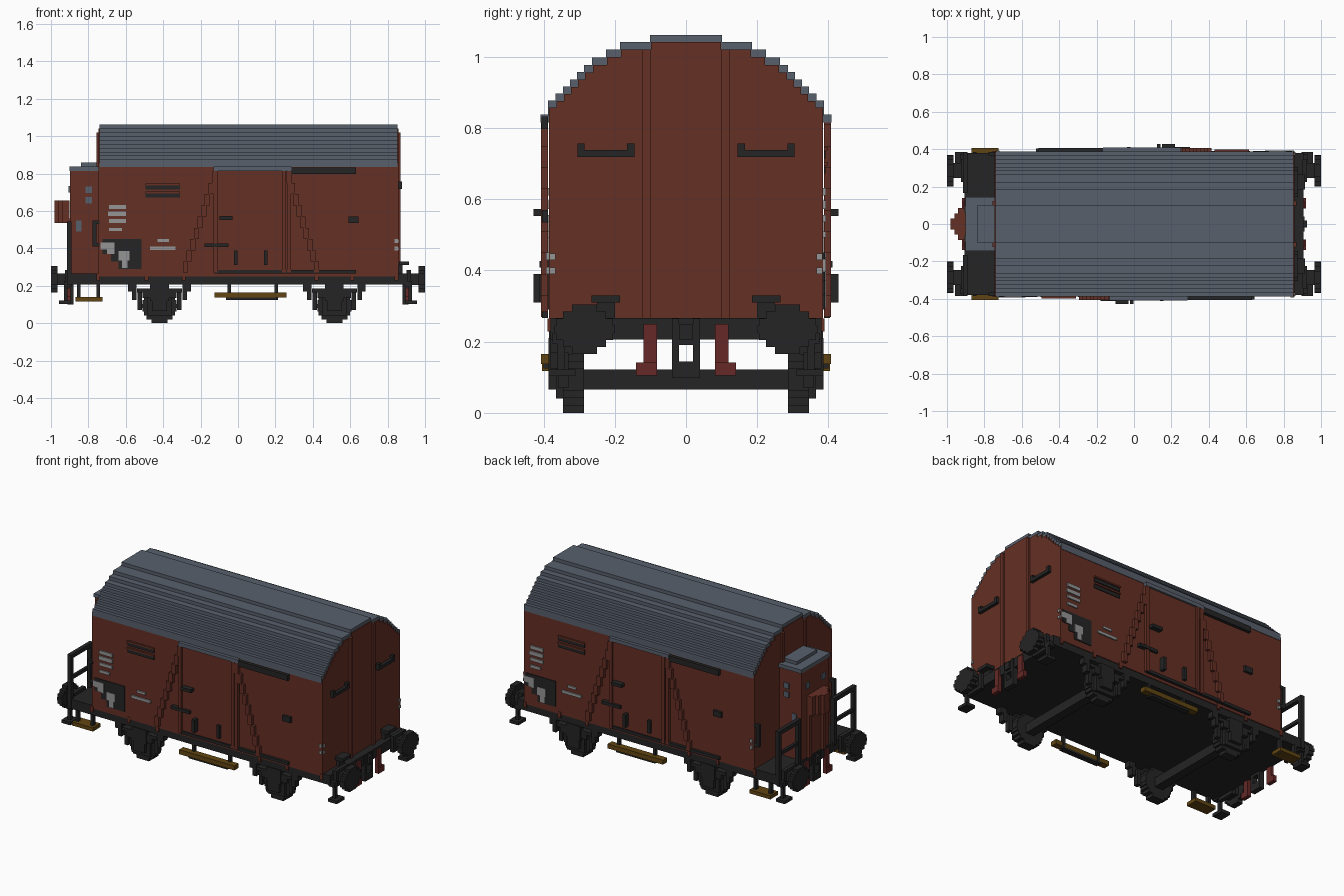
import bpy, bmesh, math

if "Cube" in bpy.data.objects:
    bpy.data.objects.remove(bpy.data.objects["Cube"], do_unlink=True)


def material(name, r, g, b):
    m = bpy.data.materials.new(name)
    m.use_nodes = True
    m.diffuse_color = (r, g, b, 1)
    m.node_tree.nodes["Principled BSDF"].inputs["Base Color"].default_value = (r, g, b, 1)
    return m


RED = material("oxide red", 0.130, 0.029, 0.018)
GREY = material("roof grey", 0.098, 0.117, 0.150)
BLACK = material("iron black", 0.018, 0.018, 0.018)
WHITE = material("marking grey", 0.300, 0.300, 0.300)
WOOD = material("step wood", 0.120, 0.060, 0.006)
HOSE = material("hose red", 0.130, 0.022, 0.020)

V = 0.0205      # block size that sets the stepped look
SPIN = 0.12     # x sum used when turning a part half round to the other side
W = 0.387       # half width of the body


def finish(name, bm, mat):
    bmesh.ops.recalc_face_normals(bm, faces=bm.faces)
    mesh = bpy.data.meshes.new(name)
    bm.to_mesh(mesh)
    bm.free()
    mesh.materials.append(mat)
    ob = bpy.data.objects.new(name, mesh)
    bpy.context.collection.objects.link(ob)
    return ob


def boxes(name, mat, items, spin=False, mirror_y=False, mirror_x=False):
    """Join boxes (x0, x1, y0, y1, z0, z1) into one part, repeated by symmetry."""
    items = list(items)
    if spin:
        items += [(SPIN - b, SPIN - a, -d, -c, e, f) for a, b, c, d, e, f in items]
    if mirror_y:
        items += [(a, b, -d, -c, e, f) for a, b, c, d, e, f in items]
    if mirror_x:
        items += [(-b, -a, c, d, e, f) for a, b, c, d, e, f in items]
    bm = bmesh.new()
    for a, b, c, d, e, f in items:
        verts = bmesh.ops.create_cube(bm, size=1)["verts"]
        for v in verts:
            v.co = ((a + b) / 2 + v.co.x * (b - a),
                    (c + d) / 2 + v.co.y * (d - c),
                    (e + f) / 2 + v.co.z * (f - e))
    return finish(name, bm, mat)


def extrude_x(name, mat, pts, x0, x1):
    bm = bmesh.new()
    face = bm.faces.new([bm.verts.new((x0, y, z)) for y, z in pts])
    ext = bmesh.ops.extrude_face_region(bm, geom=[face])
    for v in ext["geom"]:
        if isinstance(v, bmesh.types.BMVert):
            v.co.x = x1
    return finish(name, bm, mat)


def stepped(steps, base, drop=0.0, inset=0.0):
    """Stepped arch outline from (half width, height) pairs, top first."""
    half = []
    for i, (y, z) in enumerate(steps):
        half.append((y - inset, z - drop))
        half.append((y - inset, steps[i + 1][1] - drop if i + 1 < len(steps) else base))
    return [(-y, z) for y, z in reversed(half)] + half


def disc_xz(cx, cz, r, y0, y1):
    """Stepped disc built from rows of blocks, facing along y."""
    n = 9
    h = 2 * r / n
    out = []
    for i in range(n):
        z = cz - r + i * h
        k = max(0.4 * r, math.sqrt(max(0, r * r - (abs(i - n // 2) * h) ** 2)))
        out.append((cx - k, cx + k, y0, y1, z, z + h))
    return out


# Body and stepped barrel roof
ROOF = [(0.101, 1.062), (0.185, 1.041), (0.225, 1.02), (0.264, 0.998), (0.286, 0.977),
        (0.306, 0.957), (0.326, 0.936), (0.346, 0.916), (0.367, 0.897), (0.388, 0.878)]
extrude_x("roof", GREY, stepped(ROOF, 0.835), -0.74, 0.853)
extrude_x("body", RED, stepped(ROOF, 0.25, 0.021, 0.003), -0.745, 0.858)
boxes("end_posts", RED, [(0.85, 0.87, 0.10, 0.122, 0.25, 1.02),
                         (-0.757, -0.74, 0.10, 0.122, 0.25, 1.02)], mirror_y=True)
boxes("corner_brackets", RED, [(x, x + V, -W - 0.002, -W + 0.02, 0.228, 0.265)
                               for x in (-0.757, -0.50, -0.30, 0.41, 0.60, 0.838)], mirror_y=True)

# Sliding doors with stepped diagonal braces
boxes("doors", RED, [(-0.13, 0.28, -0.396, -W, 0.27, 0.815)], spin=True)
boxes("door_posts", RED, [(x, x + V, -0.407, -W, 0.27, 0.815) for x in (-0.13, 0.235, 0.262)], spin=True)
braces = []
for i in range(9):
    z = 0.27 + i * 0.06
    xl = -0.295 + i * 0.0195
    xr = 0.42 - i * 0.0185
    braces += [(xl, xl + 0.028, -0.407, -W, z, z + 0.06), (xr - 0.014, xr + 0.014, -0.407, -W, z, z + 0.06)]
boxes("door_braces", RED, braces, spin=True)
boxes("door_lip", GREY, [(-0.13, 0.285, -0.408, -0.37, 0.815, 0.838)], spin=True)
boxes("door_rails", BLACK, [(0.285, 0.63, -0.406, -W, 0.797, 0.832),
                            (-0.125, 0.63, -0.404, -W, 0.266, 0.285)], spin=True)
boxes("door_handles", BLACK, [(-0.10, -0.03, -0.428, -W, 0.553, 0.573),
                              (-0.18, -0.05, -0.412, -W, 0.408, 0.427),
                              (-0.022, -0.002, -0.428, -W, 0.31, 0.39),
                              (0.138, 0.158, -0.412, -W, 0.31, 0.39),
                              (0.59, 0.645, -0.404, -W, 0.535, 0.57)], spin=True)
boxes("side_vents", BLACK, [(-0.495, -0.31, -0.392, -W, z, z + V) for z in (0.672, 0.715)], spin=True)
boxes("vent_frames", RED, [(-0.495, -0.31, -0.398, -W, z, z + 0.01) for z in (0.694, 0.737)], spin=True)

# Painted panel and plain marking patches
boxes("painted_panel", BLACK, [(-0.725, -0.515, -0.390, -0.38, 0.37, 0.45),
                               (-0.68, -0.515, -0.390, -0.38, 0.33, 0.37),
                               (-0.64, -0.515, -0.390, -0.38, 0.29, 0.33)], spin=True)
boxes("marking_patches", WHITE, [(a, b, -0.393, -0.385, c, d) for a, b, c, d in (
    (-0.69, -0.60, 0.61, 0.632), (-0.695, -0.60, 0.572, 0.597), (-0.69, -0.60, 0.536, 0.556),
    (-0.69, -0.62, 0.492, 0.51), (-0.735, -0.66, 0.395, 0.432), (-0.70, -0.66, 0.37, 0.395),
    (-0.64, -0.58, 0.335, 0.385), (-0.62, -0.59, 0.295, 0.335), (-0.47, -0.335, 0.392, 0.41),
    (-0.43, -0.37, 0.435, 0.45), (0.838, 0.855, 0.43, 0.45), (0.838, 0.855, 0.39, 0.41))], spin=True)
boxes("end_marks", WHITE, [(0.855, 0.863, 0.366, 0.384, z, z + 0.018) for z in (0.39, 0.43)], mirror_y=True)
boxes("end_handrails", BLACK, [(0.855, 0.877, 0.145, 0.305, 0.718, 0.738),
                               (0.855, 0.877, 0.145, 0.166, 0.735, 0.757),
                               (0.855, 0.877, 0.285, 0.305, 0.735, 0.757)], mirror_y=True)

# Underframe, buffers and couplings
boxes("underframe", BLACK, [(-0.905, 0.905, -0.38, 0.38, 0.206, 0.266)])
buffers = [(0.90, 0.965, 0.245, 0.325, 0.205, 0.265), (0.90, 0.925, 0.225, 0.345, 0.185, 0.285)]
for i, k in enumerate((0.035, 0.06, 0.08, 0.085, 0.08, 0.06, 0.035)):
    buffers.append((0.964, 1.0, 0.285 - k, 0.285 + k, 0.165 + i * 0.02, 0.185 + i * 0.02))
boxes("buffers", BLACK, buffers, mirror_y=True, mirror_x=True)
boxes("coupling_hooks", BLACK, [(0.88, 0.912, 0.02, 0.04, 0.10, 0.265), (0.88, 0.912, -0.04, -0.02, 0.10, 0.265),
                                (0.88, 0.912, -0.04, 0.04, 0.19, 0.25), (0.88, 0.912, -0.04, 0.04, 0.10, 0.145),
                                (0.90, 0.925, -0.018, 0.018, 0.205, 0.25)], mirror_x=True)
boxes("brake_hoses", HOSE, [(0.895, 0.915, 0.082, 0.12, 0.14, 0.25), (0.895, 0.92, 0.082, 0.14, 0.105, 0.142)],
      mirror_y=True, mirror_x=True)
boxes("shunter_grips", BLACK, [(0.86, 0.915, 0.185, 0.265, 0.31, 0.33), (0.858, 0.88, 0.20, 0.25, 0.26, 0.31)], mirror_y=True)

# Running gear
wheels, axles, boxes_, springs = [], [], [], []
for cx in (-0.42, 0.515):
    wheels += disc_xz(cx, 0.093, 0.093, 0.287, 0.345)
    axles.append((cx - 0.028, cx + 0.028, -0.30, 0.30, 0.065, 0.122))
    boxes_ += [(cx - 0.065, cx + 0.065, 0.34, 0.365, 0.04, 0.16), (cx - 0.04, cx + 0.04, 0.36, 0.386, 0.065, 0.14)]
    springs += [(cx - 0.12, cx + 0.12, 0.345, 0.38, 0.165, 0.186), (cx - 0.09, cx + 0.09, 0.345, 0.38, 0.135, 0.166),
                (cx - 0.05, cx + 0.05, 0.345, 0.386, 0.12, 0.21)]
    for s in (-1, 1):
        springs += [(cx + s * 0.135 - 0.012, cx + s * 0.135 + 0.012, 0.34, 0.38, 0.125, 0.21),
                    (cx + s * 0.105 - 0.012, cx + s * 0.105 + 0.012, 0.33, 0.36, 0.07, 0.17),
                    (cx + s * 0.15 - 0.018, cx + s * 0.15 + 0.018, 0.34, 0.38, 0.17, 0.21)]
boxes("wheels", BLACK, wheels, mirror_y=True)
boxes("axles", BLACK, axles)
boxes("axle_boxes", BLACK, boxes_, mirror_y=True)
boxes("springs", BLACK, springs, mirror_y=True)

# Steps
boxes("middle_steps", WOOD, [(-0.125, 0.26, 0.365, 0.407, 0.137, 0.165)], mirror_y=True)
boxes("middle_step_hangers", BLACK, [(x, x + 0.018, 0.36, 0.38, 0.125, 0.21) for x in (-0.055, 0.195)]
      + [(-0.065, 0.205, 0.365, 0.40, 0.125, 0.138)], mirror_y=True)
boxes("platform_steps", WOOD, [(-0.87, -0.725, 0.33, 0.405, 0.117, 0.14)], mirror_y=True)
boxes("platform_step_hangers", BLACK, [(x, x + 0.018, 0.36, 0.385, 0.117, 0.21) for x in (-0.86, -0.757)], mirror_y=True)
boxes("corner_steps", BLACK, [(0.895, 0.957, 0.31, 0.386, 0.103, 0.122), (0.912, 0.93, 0.34, 0.362, 0.12, 0.21),
                              (0.89, 0.93, 0.335, 0.375, 0.195, 0.225)], mirror_y=True, mirror_x=True)

# Brake cabin on the end platform
boxes("cabin", RED, [(-0.898, -0.74, -0.137, 0.137, 0.264, 0.82)])
boxes("cabin_roof", GREY, [(-0.902, -0.74, -0.144, 0.144, 0.815, 0.838),
                           (-0.84, -0.74, -0.10, 0.10, 0.835, 0.858)])
nose = [(-0.92, -0.89, 0.137), (-0.94, -0.90, 0.085), (-0.96, -0.90, 0.055), (-0.98, -0.90, 0.03)]
boxes("cabin_nose", RED, [(a, b, -k, k, 0.535, 0.655) for a, b, k in nose[1:]]
      + [(-0.915, -0.89, s * 0.07 - 0.012, s * 0.07 + 0.012, 0.264, 0.56) for s in (-1, 1)])
boxes("cabin_lamps", GREY, [(-0.815, -0.78, 0.13, 0.145, 0.695, 0.73), (-0.815, -0.78, 0.13, 0.145, 0.64, 0.675),
                            (-0.865, -0.838, 0.13, 0.143, 0.49, 0.55),
                            (-0.905, -0.89, 0.06, 0.095, 0.70, 0.735)], mirror_y=True)

# Platform railings and corner grab irons
boxes("platform_railings", BLACK, [(-0.915, -0.89, 0.36, 0.385, 0.206, 0.545), (-0.915, -0.89, 0.165, 0.19, 0.25, 0.545),
                                   (-0.915, -0.89, 0.165, 0.385, 0.52, 0.545), (-0.91, -0.893, 0.165, 0.385, 0.385, 0.405)],
      mirror_y=True)
boxes("grab_irons", BLACK, [(-0.777, -0.757, 0.365, 0.386, 0.41, 0.55), (-0.777, -0.74, 0.365, 0.386, 0.41, 0.43),
                            (-0.777, -0.74, 0.365, 0.386, 0.53, 0.55)], mirror_y=True)
